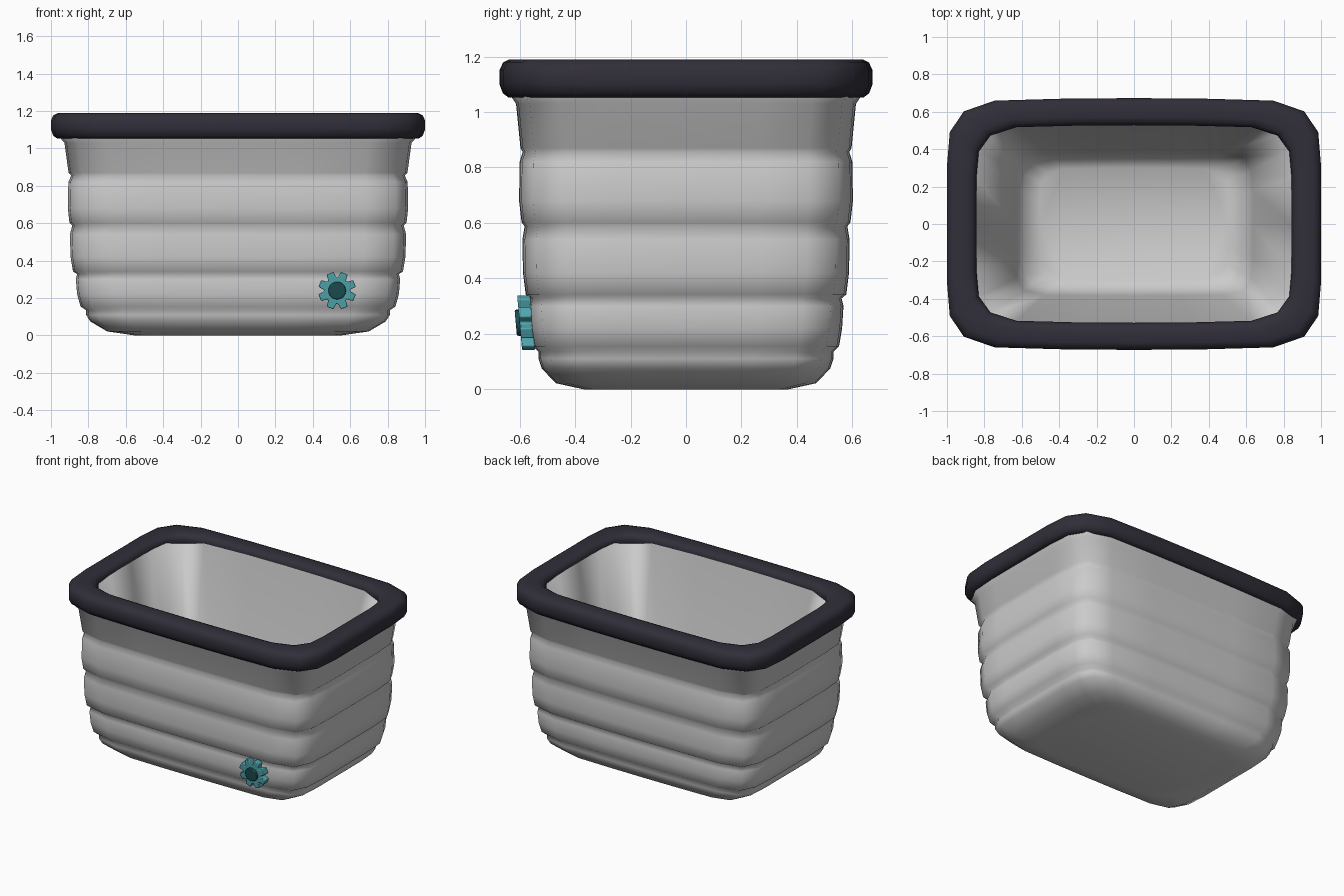
import bpy, bmesh, math

if "Cube" in bpy.data.objects:
    bpy.data.objects.remove(bpy.data.objects["Cube"])

# Quarter outlines as fractions of half width / half depth: rim outside, and the squarer tub
RIM_Q = [(1.0, 0.0), (1.0, 0.46), (0.985, 0.73), (0.91, 0.895), (0.745, 0.98), (0.37, 0.996), (0.0, 1.0)]
TUB_Q = [(1.0, 0.0), (1.0, 0.46), (0.988, 0.74), (0.928, 0.918), (0.75, 0.986), (0.37, 0.997), (0.0, 1.0)]


def material(name, rgb):
    m = bpy.data.materials.new(name)
    m.diffuse_color = (*rgb, 1)
    m.use_nodes = True
    m.node_tree.nodes["Principled BSDF"].inputs["Base Color"].default_value = m.diffuse_color
    return m


def finish(bm, name, mat=None, angle=50):
    bmesh.ops.recalc_face_normals(bm, faces=bm.faces)
    me = bpy.data.meshes.new(name)
    bm.to_mesh(me)
    bm.free()
    ob = bpy.data.objects.new(name, me)
    bpy.context.collection.objects.link(ob)
    if mat:
        me.materials.append(mat)
    bpy.ops.object.select_all(action='DESELECT')
    ob.select_set(True)
    bpy.context.view_layer.objects.active = ob
    bpy.ops.object.shade_smooth_by_angle(angle=math.radians(angle))
    return ob


def loft(name, rings, quarter, closed=False, mat=None, angle=50):
    """Skin rounded-rectangle rings given as (half_x, half_y, z)."""
    outline = (quarter + [(-x, y) for x, y in quarter[-2::-1]]
               + [(-x, -y) for x, y in quarter[1:]] + [(x, -y) for x, y in quarter[-2:0:-1]])
    bm = bmesh.new()
    loops = [[bm.verts.new((x * a, y * b, z)) for x, y in outline] for a, b, z in rings]
    n = len(outline)
    pairs = list(zip(loops, loops[1:])) + ([(loops[-1], loops[0])] if closed else [])
    for lo, hi in pairs:
        for i in range(n):
            j = (i + 1) % n
            bm.faces.new((lo[i], lo[j], hi[j], hi[i]))
    if not closed:
        bm.faces.new(loops[0])
        bm.faces.new(loops[-1])
    return finish(bm, name, mat, angle)


def prism(name, points, front, back, mat, bevel):
    """Extrude an (x, z) outline along y, leaning with the tub wall."""
    bm = bmesh.new()
    f, b = [[bm.verts.new((0.53 + x, y - 0.09 * z, 0.24 + z)) for x, z in points] for y in (front, back)]
    n = len(points)
    for i in range(n):
        bm.faces.new((f[i], f[(i + 1) % n], b[(i + 1) % n], b[i]))
    bm.faces.new(f)
    bm.faces.new(b)
    ob = finish(bm, name, mat, 40)
    mod = ob.modifiers.new("soft_edges", 'BEVEL')
    mod.width, mod.segments = bevel, 2
    return ob


rim_mat = material("dark_rim", (0.03, 0.027, 0.04))
teal = material("teal", (0.08, 0.38, 0.42))
dark_teal = material("dark_teal", (0.012, 0.075, 0.09))

# Tub: ribbed outside from the base up, then over the lip and down the inside
tub = [(0.55, 0.37, 0.0), (0.70, 0.47, 0.022), (0.79, 0.52, 0.075), (0.812, 0.532, 0.11), (0.812, 0.532, 0.135),
       (0.842, 0.552, 0.155), (0.86, 0.563, 0.22), (0.867, 0.568, 0.30), (0.86, 0.561, 0.328),
       (0.882, 0.578, 0.342), (0.895, 0.588, 0.42), (0.899, 0.59, 0.54), (0.886, 0.582, 0.588),
       (0.901, 0.593, 0.602), (0.91, 0.602, 0.68), (0.907, 0.60, 0.82), (0.892, 0.589, 0.856),
       (0.906, 0.597, 0.87), (0.928, 0.613, 1.03), (0.95, 0.63, 1.055), (0.95, 0.63, 1.14),
       (0.845, 0.53, 1.155), (0.635, 0.385, 0.22), (0.59, 0.355, 0.12), (0.50, 0.30, 0.08)]
loft("tub", tub, TUB_Q, angle=85)

# Rim: closed band with a rounded section
rim = [(0.965, 0.64, 1.052), (0.987, 0.66, 1.067), (1.0, 0.673, 1.10), (1.0, 0.673, 1.15), (0.987, 0.66, 1.178),
       (0.96, 0.636, 1.19), (0.89, 0.57, 1.19), (0.86, 0.545, 1.182), (0.843, 0.528, 1.155), (0.86, 0.545, 1.09)]
loft("rim", rim, RIM_Q, closed=True, mat=rim_mat, angle=60)

# Drain knob: eight-toothed wheel with a dark round cap
wheel = []
for k in range(8):
    for da, r in ((-19, 0.07), (-11, 0.102), (11, 0.102), (19, 0.07)):
        a = math.radians(22.5 + 45 * k + da)
        wheel.append((r * math.cos(a), r * math.sin(a)))
prism("drain_knob", wheel, -0.60, -0.553, teal, 0.007)
cap = [(0.047 * math.cos(a), 0.047 * math.sin(a)) for a in (2 * math.pi * i / 24 for i in range(24))]
prism("knob_cap", cap, -0.614, -0.58, dark_teal, 0.005)
